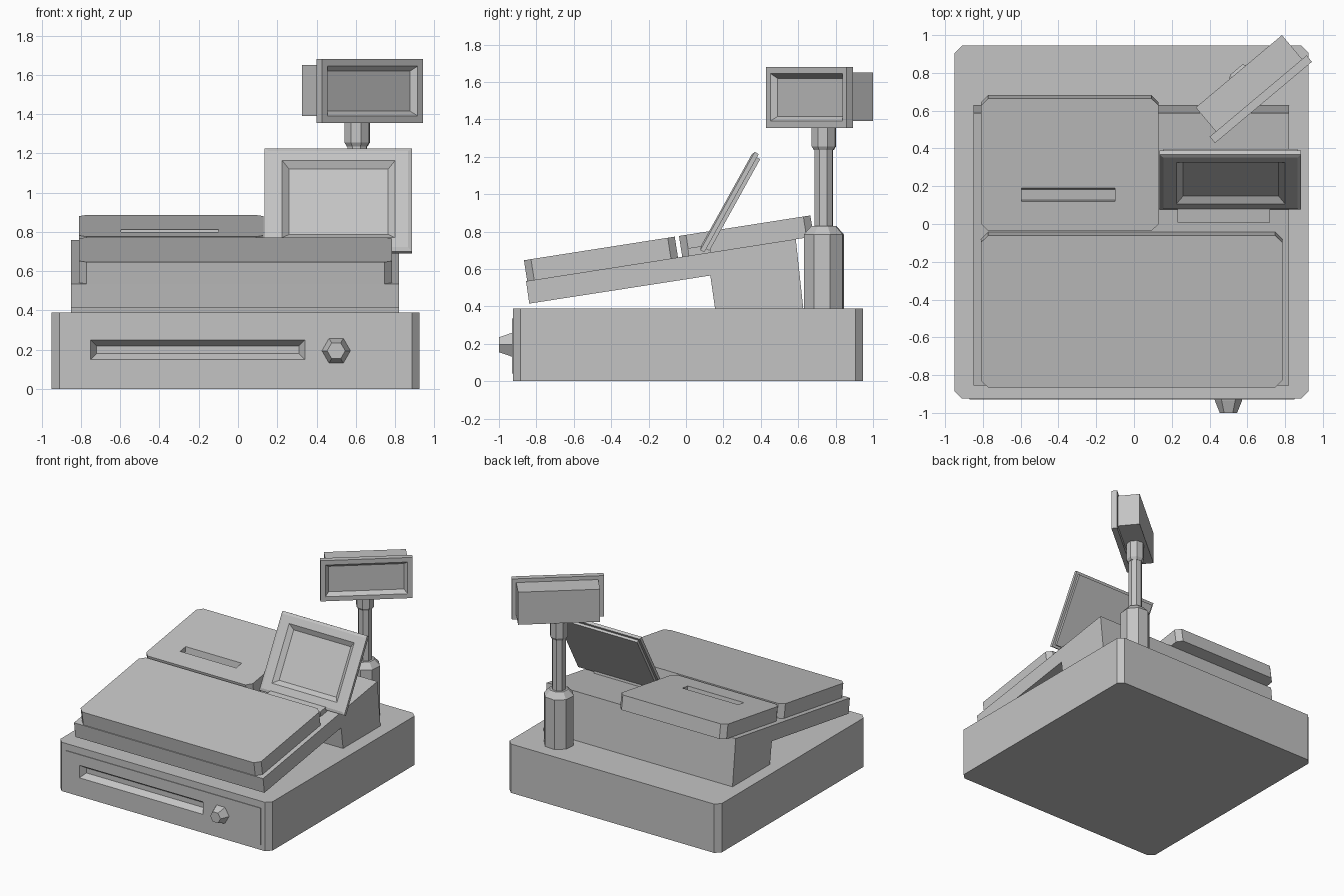
import bpy, bmesh, math
from mathutils import Matrix, Vector

if "Cube" in bpy.data.objects:
    bpy.data.objects.remove(bpy.data.objects["Cube"])

grey = bpy.data.materials.new("plain grey")
grey.use_nodes = True
COLOUR = (0.55, 0.55, 0.55, 1)
grey.diffuse_color = COLOUR
grey.node_tree.nodes["Principled BSDF"].inputs["Base Color"].default_value = COLOUR


def frame(origin, a, b):
    """Local frame: a across, b up the face, w out of the face."""
    a, b = Vector(a).normalized(), Vector(b).normalized()
    m = Matrix((a, b, a.cross(b))).transposed().to_4x4()
    m.translation = origin
    return m


def rect(a0, a1, b0, b1, w, ch=0.0):
    """Rectangle ring at height w, optionally with chamfered corners."""
    if not ch:
        return [(a0, b0, w), (a1, b0, w), (a1, b1, w), (a0, b1, w)]
    return [(a0 + ch, b0, w), (a1 - ch, b0, w), (a1, b0 + ch, w), (a1, b1 - ch, w),
            (a1 - ch, b1, w), (a0 + ch, b1, w), (a0, b1 - ch, w), (a0, b0 + ch, w)]


def polygon(sides, r, w, turn=0.0):
    angles = [turn + math.tau * i / sides for i in range(sides)]
    return [(r * math.cos(t), r * math.sin(t), w) for t in angles]


def loft(name, rings, matrix=Matrix()):
    """Closed solid through a stack of rings."""
    bm = bmesh.new()
    loops = [[bm.verts.new(p) for p in ring] for ring in rings]
    n = len(loops[0])
    bm.faces.new(loops[0][::-1])
    bm.faces.new(loops[-1])
    for lo, hi in zip(loops, loops[1:]):
        for i in range(n):
            j = (i + 1) % n
            bm.faces.new((lo[i], lo[j], hi[j], hi[i]))
    bm.transform(matrix)
    bmesh.ops.recalc_face_normals(bm, faces=bm.faces)
    mesh = bpy.data.meshes.new(name)
    bm.to_mesh(mesh)
    bm.free()
    mesh.materials.append(grey)
    obj = bpy.data.objects.new(name, mesh)
    bpy.context.collection.objects.link(obj)
    return obj


def slab(name, bounds, w0, w1, matrix=Matrix(), ch=0.0):
    return loft(name, [rect(*bounds, w0, ch), rect(*bounds, w1, ch)], matrix)


def shrink(bounds, d):
    a0, a1, b0, b1 = bounds
    return a0 + d, a1 - d, b0 + d, b1 - d


def recess(objs, bounds, floor, w, depth, matrix):
    """Cut a pocket with sloping walls into the face at height w."""
    cutter = loft("pocket_cutter", [rect(*floor, w - depth), rect(*bounds, w),
                                    rect(*bounds, w + 0.02)], matrix)
    cutter.hide_render = True
    for obj in objs:
        mod = obj.modifiers.new("pocket", 'BOOLEAN')
        mod.operation, mod.solver, mod.object = 'DIFFERENCE', 'EXACT', cutter
        bpy.context.view_layer.update()
        result = obj.evaluated_get(bpy.context.evaluated_depsgraph_get())
        mesh = bpy.data.meshes.new_from_object(result)
        obj.modifiers.clear()
        obj.data = mesh
    bpy.data.objects.remove(cutter)


# Cash drawer with a thin front panel, finger slot and lock knob
front = frame((0, -0.925, 0), (1, 0, 0), (0, 0, 1))
base = slab("drawer_base", (-0.95, 0.925, -0.925, 0.945), 0, 0.39, ch=0.04)
panel = slab("drawer_front", (-0.87, 0.85, 0.04, 0.335), -0.01, 0.005, front)
slot = (-0.75, 0.34, 0.15, 0.25)
recess([base, panel], slot, shrink(slot, 0.03), 0.005, 0.045, front)
lock = frame((0.5, -0.925, 0.195), (1, 0, 0), (0, 0, 1))
loft("lock_knob", [polygon(6, 0.075, -0.01), polygon(6, 0.072, 0.01),
                   polygon(6, 0.046, 0.075)], lock)

# Wedge body: side profile drawn in y and z, extruded across x
side = frame((0, 0, 0), (0, 1, 0), (0, 0, 1))
profile = [(-0.838, 0.415), (0.13, 0.565), (0.155, 0.39),
           (0.627, 0.39), (0.587, 0.76), (-0.855, 0.535)]
loft("sloped_body", [[(y, z, x) for y, z in profile] for x in (-0.85, 0.82)], side)

# Keyboard and printer cover lying on the slope
tilt = math.radians(8.9)
slope = frame((0, -0.855, 0.535), (1, 0, 0), (0, math.cos(tilt), math.sin(tilt)))
slab("keyboard_cover", (-0.81, 0.785, 0.006, 0.822), -0.002, 0.112, slope, 0.038)
printer = slab("printer_cover", (-0.81, 0.13, 0.845, 1.556), -0.002, 0.112, slope, 0.038)
recess([printer], (-0.595, -0.1, 1.004, 1.075), (-0.595, -0.1, 1.004, 1.06),
       0.112, 0.05, slope)

# Operator screen leaning back on a small foot
slab("screen_foot", (0.23, 0.72, 0.88, 1.0), -0.01, 0.04, slope)
lean = frame((0.51, 0.07, 0.705), (1, 0, 0), (0, 0.485, 0.875))
outer = (-0.375, 0.375, 0, 0.6)
screen = loft("operator_screen", [rect(*shrink(outer, 0.02), -0.052),
                                  rect(*shrink(outer, 0.02), -0.032),
                                  rect(*outer, -0.032), rect(*outer, -0.008),
                                  rect(*shrink(outer, 0.02), 0)], lean)
glass = (-0.285, 0.29, 0.075, 0.525)
recess([screen], glass, shrink(glass, 0.035), 0, 0.028, lean)

# Eight-sided post for the customer display
turn = math.radians(40)
post = frame((0.607, 0.737, 0), (math.cos(turn), math.sin(turn), 0),
             (-math.sin(turn), math.cos(turn), 0))


def column(name, steps):
    loft(name, [polygon(8, r, z, math.pi / 8) for r, z in steps], post)


column("post_socket", [(0.112, 0.385), (0.112, 0.785), (0.07, 0.83)])
column("post_tube", [(0.052, 0.8), (0.052, 1.26)])
column("post_collar", [(0.055, 1.235), (0.068, 1.255), (0.068, 1.4)])

# Customer display turned outward
face = frame((0.607, 0.737, 0), (math.cos(turn), math.sin(turn), 0), (0, 0, 1))
slab("display_housing", (-0.292, 0.304, 1.39, 1.65), -0.088, 0.08, face)
bezel_bounds = (-0.335, 0.335, 1.355, 1.68)
bezel = slab("display_bezel", bezel_bounds, 0.078, 0.122, face)
window = shrink(bezel_bounds, 0.036)
recess([bezel], window, shrink(window, 0.025), 0.122, 0.03, face)
